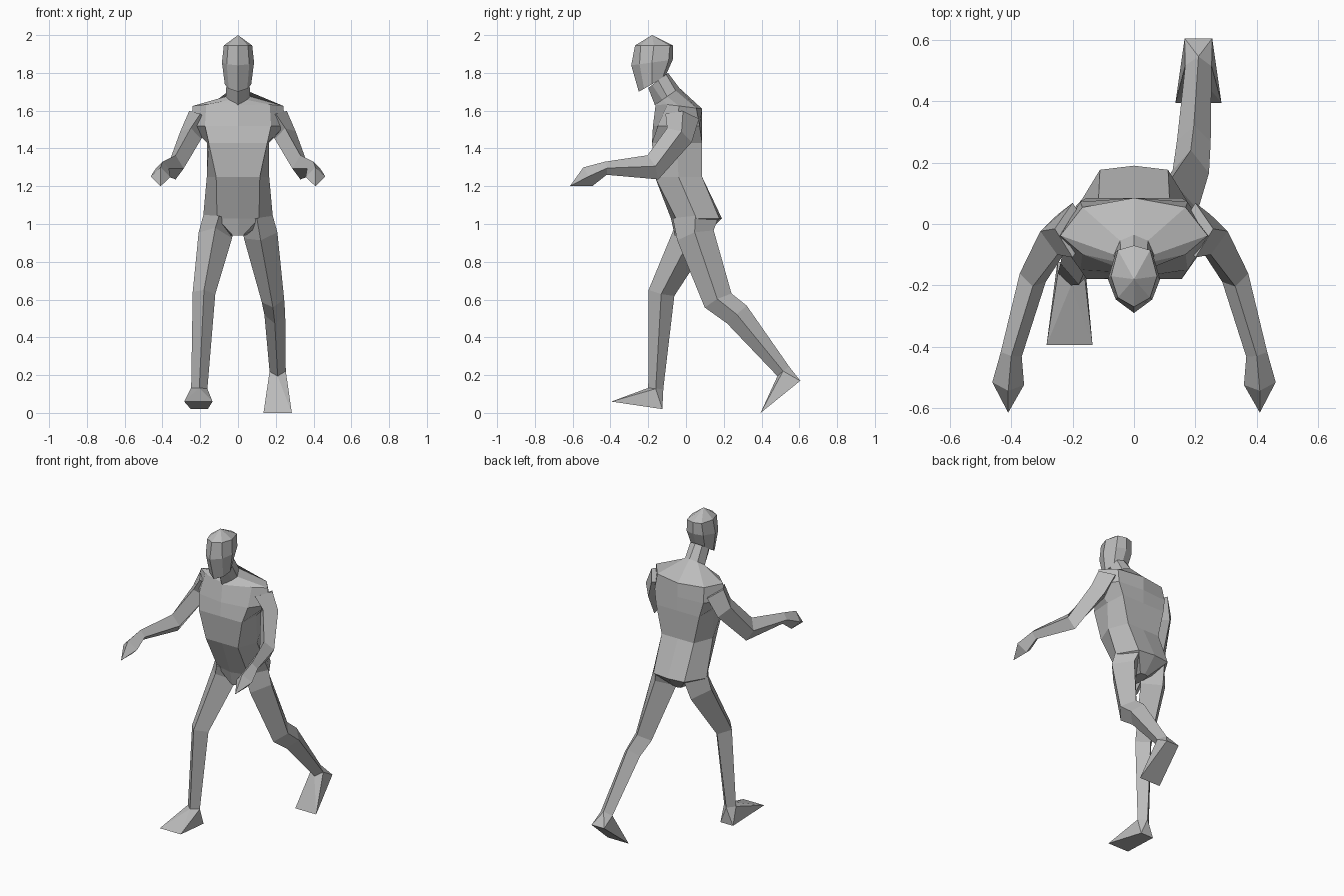
import bpy, bmesh
from mathutils import Vector

cube = bpy.data.objects.get("Cube")
if cube:
    bpy.data.objects.remove(cube)

grey = bpy.data.materials.new("plain grey")
grey.use_nodes = True
grey.diffuse_color = (.5, .5, .5, 1)
grey.node_tree.nodes["Principled BSDF"].inputs["Base Color"].default_value = grey.diffuse_color


def finish(name, bm):
    bmesh.ops.recalc_face_normals(bm, faces=bm.faces)
    mesh = bpy.data.meshes.new(name)
    bm.to_mesh(mesh)
    bm.free()
    mesh.materials.append(grey)
    bpy.context.collection.objects.link(bpy.data.objects.new(name, mesh))


def loft(name, rings, tip=None):
    """Skin closed rings of points, ending in a flat cap or a single tip."""
    bm = bmesh.new()
    loops = [[bm.verts.new(point) for point in ring] for ring in rings]
    count = len(loops[0])
    for lower, upper in zip(loops, loops[1:]):
        for i in range(count):
            bm.faces.new((lower[i - 1], lower[i], upper[i], upper[i - 1]))
    bm.faces.new(loops[0])
    if tip:
        end = bm.verts.new(tip)
        for i in range(count):
            bm.faces.new((loops[-1][i - 1], loops[-1][i], end))
    else:
        bm.faces.new(loops[-1])
    finish(name, bm)


def section(z, front, back, width, panel=.7, bevel=.1, rise=0):
    """Symmetric eight-sided body section; rise lifts its back edge."""
    depth = back - front
    inset = width * panel
    half = [
        (0, front),
        (inset, front + bevel * depth),
        (width, front + depth / 2),
        (inset, back - bevel * depth / 2),
        (0, back),
    ]
    outline = half + [(-x, y) for x, y in half[-2:0:-1]]
    return [Vector((x, y, z + rise * (y - front) / depth)) for x, y in outline]


def limb_rings(joints):
    """Diamond sections square to a chain of (centre, half width, half depth)."""
    centres = [Vector(joint[0]) for joint in joints]
    last = len(joints) - 1
    rings = []
    for i, (place, width, depth) in enumerate(joints):
        along = (centres[min(i + 1, last)] - centres[max(i - 1, 0)]).normalized()
        across = Vector((1, 0, 0))
        across = (across - along * across.dot(along)).normalized()
        facing = along.cross(across)
        rings.append([
            centres[i] + facing * depth,
            centres[i] + across * width,
            centres[i] - facing * depth,
            centres[i] - across * width,
        ])
    return rings


def foot(name, ankle, heel, toe):
    """Wedge from the ankle down to a narrow heel edge and a wide toe edge."""
    bm = bmesh.new()
    for point in ankle:
        bm.verts.new(point)
    for centre, spread in ((heel, .045), (toe, .075)):
        for side in (-spread, spread):
            bm.verts.new(Vector(centre) + Vector((side, 0, 0)))
    bmesh.ops.convex_hull(bm, input=bm.verts[:])
    finish(name, bm)


# Torso, from crotch wedge to neck base
neck_base = section(1.63, -.165, -.035, .065, bevel=.3, rise=.09)
loft("torso", [
    section(.94, -.06, .1, .04),
    section(1.03, -.08, .19, .185, panel=.6),
    section(1.25, -.165, .085, .165, bevel=0),
    section(1.43, -.18, .085, .165, panel=.94, bevel=0),
    section(1.52, -.175, .085, .25),
    section(1.64, -.16, .085, .24, bevel=.25, rise=-.03),
    neck_base,
])

# Neck, leaning forward into the head
loft("neck", [neck_base, section(1.72, -.2, -.095, .06, bevel=.2, rise=.08)])

# Head with a ridged face and a pointed crown
loft("head", [
    section(1.7, -.25, -.11, .07, bevel=.2, rise=.08),
    section(1.84, -.29, -.07, .085, bevel=.2, rise=.03),
    section(1.945, -.27, -.07, .075, bevel=.15),
], tip=(0, -.18, 2))

# Arms reaching forward: shoulder, upper arm, elbow, wrist, knuckles, fingertip
for name, side in (("left_arm", 1), ("right_arm", -1)):
    loft(name, limb_rings([
        ((.2 * side, -.02, 1.57), .065, .09),
        ((.25 * side, -.035, 1.47), .06, .075),
        ((.33 * side, -.175, 1.3), .045, .07),
        ((.4 * side, -.425, 1.295), .035, .035),
        ((.41 * side, -.52, 1.25), .052, .055),
    ]), tip=(.41 * side, -.615, 1.2))

# Legs in mid stride: hip, thigh, knee, calf, ankle
right_leg = limb_rings([
    ((-.1, .04, 1.03), .085, .12),
    ((-.12, .03, .94), .09, .1),
    ((-.18, -.13, .635), .06, .07),
    ((-.205, -.16, .13), .043, .04),
])
left_leg = limb_rings([
    ((.1, .05, 1.03), .085, .12),
    ((.12, .05, .94), .09, .1),
    ((.185, .17, .595), .06, .08),
    ((.195, .27, .52), .055, .07),
    ((.21, .515, .22), .043, .04),
])
loft("right_leg", right_leg)
loft("left_leg", left_leg)

# Feet, one planted and one pushing off
foot("right_foot", right_leg[-1], (-.205, -.125, .02), (-.21, -.395, .06))
foot("left_foot", left_leg[-1], (.21, .605, .17), (.21, .395, 0))
